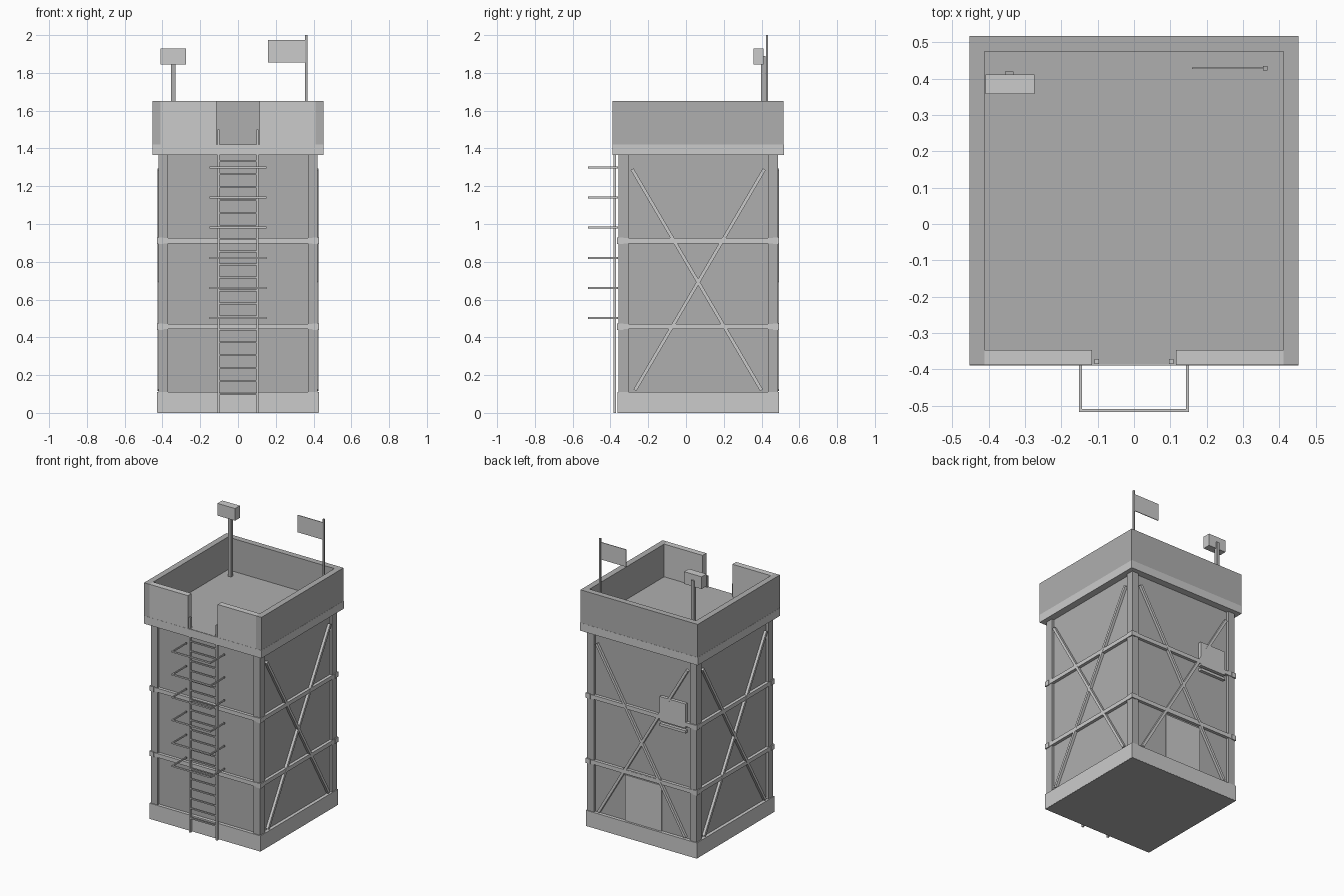
import bpy, math
from mathutils import Vector

if "Cube" in bpy.data.objects:
    bpy.data.objects.remove(bpy.data.objects["Cube"])

CY = 0.0645  # tower centre in y


def grey(name, v):
    m = bpy.data.materials.new(name)
    m.diffuse_color = (v, v, v, 1)
    m.use_nodes = True
    m.node_tree.nodes["Principled BSDF"].inputs["Base Color"].default_value = m.diffuse_color
    return m


DARK = grey("dark_grey", 0.43)
MID = grey("mid_grey", 0.6)


def box(name, x0, x1, y0, y1, z0, z1, mat=None):
    bpy.ops.mesh.primitive_cube_add(size=1, location=((x0 + x1) / 2, (y0 + y1) / 2, (z0 + z1) / 2))
    o = bpy.context.object
    o.name = name
    o.scale = (x1 - x0, y1 - y0, z1 - z0)
    bpy.ops.object.transform_apply(location=False, rotation=False, scale=True)
    if mat:
        o.data.materials.append(mat)
    return o


def square(name, h, z0, z1, mat=None):
    return box(name, -h, h, CY - h, CY + h, z0, z1, mat)


def beam(name, a, b, t, axis, mat=None):
    # square bar between two points, lying in the plane normal to axis
    a, b = Vector(a), Vector(b)
    d = b - a
    o = box(name, -t / 2, t / 2, -t / 2, t / 2, -d.length / 2, d.length / 2, mat)
    o.location = (a + b) / 2
    if axis == 'X':
        o.rotation_euler = (-math.atan2(d.y, d.z), 0, 0)
    else:
        o.rotation_euler = (0, math.atan2(d.x, d.z), 0)
    return o


# tower body
square("base_plinth", 0.428, 0.001, 0.11)
square("base_underside", 0.427, 0, 0.05, DARK)
square("wall_core", 0.405, 0.10, 1.38, DARK)
square("platform_slab", 0.4535, 1.365, 1.42)
square("platform_floor", 0.4515, 1.40, 1.422, DARK)

# corner posts
for sx in (-1, 1):
    for sy in (-1, 1):
        x, y = sx * 0.396, CY + sy * 0.396
        box("corner_post", x - 0.026, x + 0.026, y - 0.026, y + 0.026, 0.11, 1.37, DARK)

# horizontal bands with corner blocks
for z in (0.457, 0.912):
    for s in (-1, 1):
        c = s * 0.412
        box("band_y_side", -0.412, 0.412, CY + c - 0.014, CY + c + 0.014, z - 0.014, z + 0.014)
        box("band_x_side", c - 0.014, c + 0.014, CY - 0.412, CY + 0.412, z - 0.014, z + 0.014)
        for t in (-1, 1):
            d = CY + t * 0.412
            box("band_corner", c - 0.017, c + 0.017, d - 0.017, d + 0.017, z - 0.017, z + 0.017)

# cross braces on left, right and back
for s in (-1, 1):
    for side in (-1, 1):
        x = side * 0.418
        beam("side_brace", (x, CY - s * 0.335, 0.12), (x, CY + s * 0.35, 1.29), 0.018, 'X', MID)
    y = CY + 0.418
    beam("back_brace", (-s * 0.335, y, 0.12), (s * 0.35, y, 1.29), 0.018, 'Y', MID)

# parapet with a gap at the ladder
H, I = 0.4525, 0.411
box("parapet_back", -H, H, CY + I, CY + H, 1.42, 1.65, DARK)
for s in (-1, 1):
    a, b = sorted((s * I, s * H))
    box("parapet_side", a, b, CY - H, CY + I, 1.42, 1.65, DARK)
    a, b = sorted((s * 0.115, s * I))
    box("parapet_front", a, b, CY - H, CY - I, 1.42, 1.65, MID)

# ladder
for s in (-1, 1):
    box("ladder_rail", s * 0.103 - 0.006, s * 0.103 + 0.006, -0.385, -0.371, 0, 1.5, MID)
for i in range(19):
    z = 0.1 + i * 0.0685
    box("ladder_rung", -0.1, 0.1, -0.383, -0.373, z - 0.005, z + 0.005, DARK)

# safety hoops
for i in range(6):
    z = 0.502 + i * 0.1595
    box("hoop_front", -0.151, 0.151, -0.518, -0.509, z - 0.005, z + 0.005, MID)
    for s in (-1, 1):
        box("hoop_arm", s * 0.147 - 0.004, s * 0.147 + 0.004, -0.51, -0.36, z - 0.005, z + 0.005, MID)

# back door, lintel, window shutter and sill
box("door", -0.145, 0.135, 0.45, 0.478, 0.10, 0.43, MID)
box("door_lintel", -0.145, 0.145, 0.45, 0.489, 0.455, 0.476, MID)
box("window_shutter", -0.34, -0.14, 0.45, 0.491, 0.885, 1.055, MID)
box("window_sill", -0.34, -0.14, 0.45, 0.491, 0.85, 0.868)

# searchlight on a pole
box("lamp_pole", -0.355, -0.332, 0.396, 0.42, 1.42, 1.89, DARK)
box("lamp_box", -0.409, -0.274, 0.358, 0.411, 1.845, 1.93)

# flag
box("flag_pole", 0.355, 0.367, 0.423, 0.435, 1.42, 2.0, DARK)
box("flag", 0.16, 0.357, 0.4265, 0.4315, 1.855, 1.975, MID)
